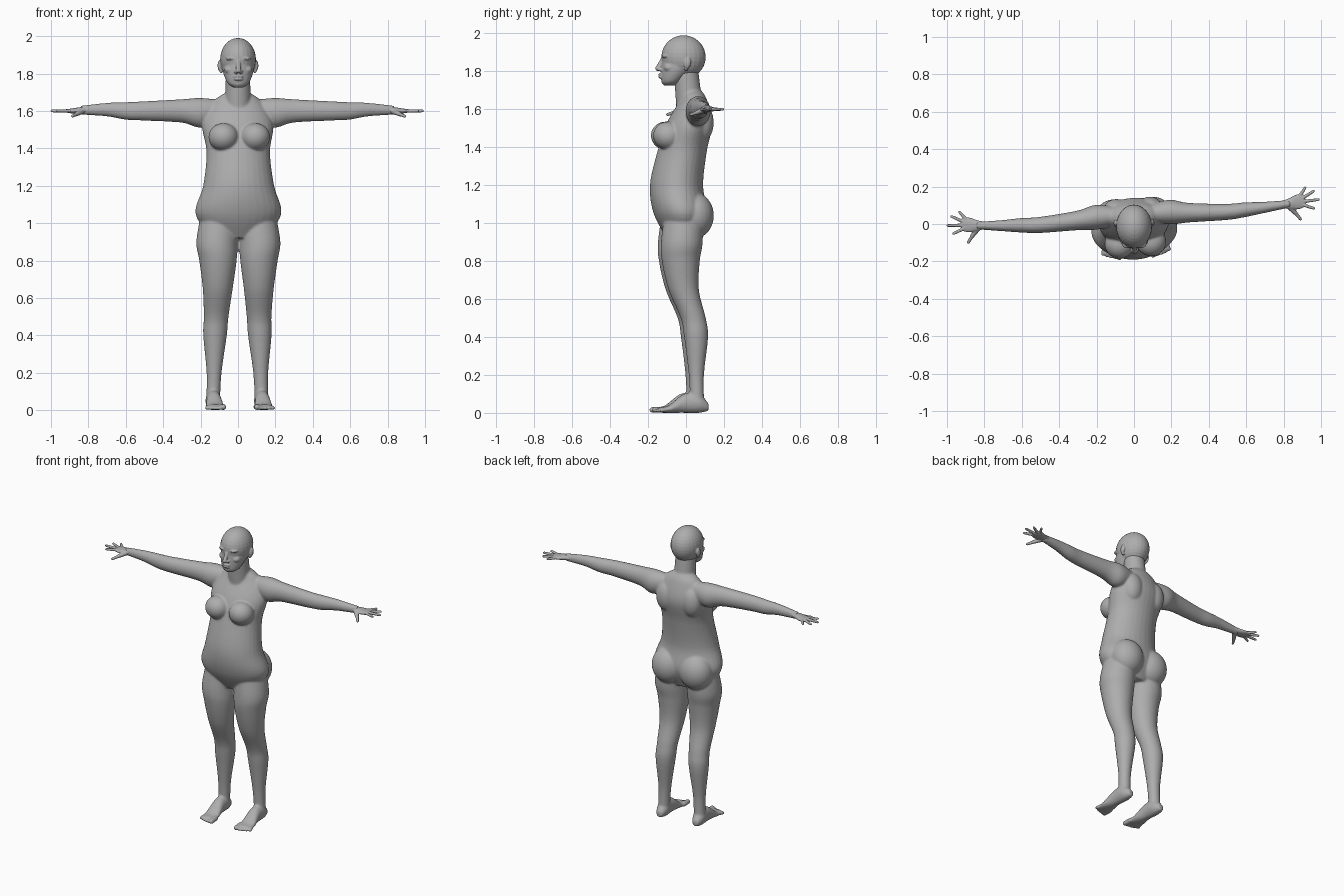
import bpy, bmesh
from math import cos, sin, pi, radians
from mathutils import Matrix, Vector

cube = bpy.data.objects.get("Cube")
if cube:
    bpy.data.objects.remove(cube, do_unlink=True)

skin = bpy.data.materials.new("matte grey")
skin.use_nodes = True
grey = (0.42, 0.42, 0.42, 1)
skin.diffuse_color = grey
skin.node_tree.nodes["Principled BSDF"].inputs["Base Color"].default_value = grey

SIDES = {"left": 1, "right": -1}
BODY_TURN, HEAD_TURN = radians(4), radians(1)
AXES = {"x": lambda along, a, b: (along, a, b),
        "y": lambda along, a, b: (a, along, b),
        "z": lambda along, a, b: (a, b, along)}


def smooth_rows(rows, steps=6):
    """Catmull-Rom interpolation between cross-sections."""
    last = len(rows) - 1
    result = []
    for index in range(last):
        before, start, end, after = (Vector(rows[max(0, min(last, index + shift))])
                                     for shift in (-1, 0, 1, 2))
        tangent_in, tangent_out = (end - before) / 2, (after - start) / 2
        for step in range(steps):
            u = step / steps
            blend = u * u * (3 - 2 * u)
            result.append(start.lerp(end, blend) + tangent_in * u * (1 - u) ** 2
                          - tangent_out * u * u * (1 - u))
    return result + [Vector(rows[-1])]


def loft(bm, axis, rows, side=1, segments=32):
    """Each row: position along the axis, two centres, two radii."""
    rings = []
    for along, a, b, radius_a, radius_b in smooth_rows(rows):
        ring = []
        for k in range(segments):
            angle = 2 * pi * k / segments
            x, y, z = AXES[axis](along, a + radius_a * cos(angle), b + radius_b * sin(angle))
            ring.append(bm.verts.new((x * side, y, z)))
        rings.append(ring)
    for ring, following in zip(rings, rings[1:]):
        for k in range(segments):
            bm.faces.new((ring[k - 1], ring[k], following[k], following[k - 1]))
    bm.faces.new(rings[0])
    bm.faces.new(rings[-1])


def round_loft(bm, axis, rows, side, stretch=1.0):
    """Limb whose second radius is a fixed multiple of the first."""
    loft(bm, axis, [(*row, row[-1] * stretch) for row in rows], side)


def blob(bm, centre, radii, side=1, tilt=0.0):
    x, y, z = centre
    place = (Matrix.Translation((x * side, y, z)) @ Matrix.Rotation(tilt, 4, "X")
             @ Matrix.Diagonal((*radii, 1)))
    bmesh.ops.create_uvsphere(bm, u_segments=24, v_segments=16, radius=1, matrix=place)


def capsule(bm, start, end, start_radius, end_radius, side=1):
    """Tapered cone with a ball at both ends."""
    p, q = (Vector((x * side, y, z)) for x, y, z in (start, end))
    turn = (q - p).to_track_quat("Z", "Y").to_matrix().to_4x4()
    bmesh.ops.create_cone(bm, cap_ends=True, segments=24, radius1=start_radius,
                          radius2=end_radius, depth=(q - p).length,
                          matrix=Matrix.Translation((p + q) / 2) @ turn)
    for point, radius in ((p, start_radius), (q, end_radius)):
        blob(bm, point, (radius, radius, radius))


def finish(bm, name, voxel, passes, turn):
    """Fuse the overlapping masses into one soft skin."""
    bmesh.ops.recalc_face_normals(bm, faces=bm.faces)
    bmesh.ops.rotate(bm, verts=bm.verts, cent=(0, 0, 0), matrix=Matrix.Rotation(turn, 3, "Z"))
    mesh = bpy.data.meshes.new(name)
    bm.to_mesh(mesh)
    bm.free()
    mesh.materials.append(skin)
    obj = bpy.data.objects.new(name, mesh)
    bpy.context.collection.objects.link(obj)
    fuse = obj.modifiers.new("fuse", "REMESH")
    fuse.mode = "VOXEL"
    fuse.voxel_size = voxel
    fuse.use_smooth_shade = True
    soften = obj.modifiers.new("soften", "SMOOTH")
    soften.factor = 0.5
    soften.iterations = passes


def add_torso(bm):
    loft(bm, "z", [(.92, 0, -.02, .14, .08), (1.05, 0, -.03, .23, .14), (1.2, 0, -.05, .19, .14),
                   (1.38, 0, -.02, .17, .13), (1.53, 0, .02, .19, .12), (1.65, 0, .04, .13, .07),
                   (1.7, 0, .03, .06, .05)])
    capsule(bm, (0, .02, 1.6), (0, 0, 1.8), .07, .065)
    for side in SIDES.values():
        # Chest, shoulder blade and buttock
        blob(bm, (.085, -.1, 1.46), (.08, .08, .075), side, tilt=-.25)
        blob(bm, (.09, .08, 1.53), (.07, .06, .1), side)
        blob(bm, (.1, .04, 1.04), (.11, .1, .12), side)


def add_arm(bm, side):
    round_loft(bm, "x", [(.1, .05, 1.6, .05), (.2, .05, 1.59, .066), (.3, .04, 1.6, .052),
                         (.5, .03, 1.6, .043), (.6, .035, 1.6, .039), (.7, .04, 1.607, .03),
                         (.84, .05, 1.604, .02)], side, stretch=1.2)


def add_leg(bm, side):
    round_loft(bm, "z", [(1.05, .1, -.02, .1), (.9, .115, -.03, .11), (.8, .11, -.035, .1),
                         (.65, .11, -.02, .08), (.5, .115, .03, .066), (.4, .12, .045, .063),
                         (.2, .125, .046, .04), (.05, .13, .05, .037)], side)


def add_foot(bm, side):
    loft(bm, "y", [(.11, .13, .03, .02, .02), (.06, .13, .05, .04, .05),
                   (-.02, .13, .05, .04, .05), (-.1, .13, .02, .05, .02),
                   (-.15, .13, .016, .05, .014)], side)
    # Toes shrink and step back towards the outside
    for toe in range(5):
        radius = .011 if toe else .016
        x = .09 + .02 * toe
        tip = (x + .002 * toe, -.172 + .0015 * toe ** 2, radius)
        capsule(bm, (x, -.12, .018), tip, radius, radius, side)


def add_head(bm):
    # Skull and jaw
    blob(bm, (0, -.013, 1.875), (.096, .117, .115))
    loft(bm, "z", [(1.725, 0, -.085, .025, .03), (1.75, 0, -.075, .058, .055),
                   (1.82, 0, -.04, .083, .09), (1.9, 0, -.02, .08, .1)])
    # Nose, lips and chin
    capsule(bm, (0, -.12, 1.87), (0, -.148, 1.815), .01, .014)
    for lip_height in (1.77, 1.784):
        blob(bm, (0, -.128, lip_height), (.026, .018, .008))
    blob(bm, (0, -.105, 1.747), (.027, .025, .02))
    for side in SIDES.values():
        # Nostril, brow, cheek, ear and earlobe
        blob(bm, (.014, -.135, 1.81), (.01, .014, .01), side)
        blob(bm, (.037, -.107, 1.88), (.03, .022, .01), side)
        blob(bm, (.045, -.088, 1.82), (.03, .03, .024), side)
        blob(bm, (.097, .006, 1.842), (.012, .018, .03), side, tilt=-.2)
        blob(bm, (.09, 0, 1.815), (.01, .01, .014), side)


def add_hand(bm, side):
    # Palm
    loft(bm, "x", [(.79, .05, 1.606, .018, .012), (.83, .05, 1.604, .027, .017),
                   (.88, .057, 1.6, .04, .014), (.915, .06, 1.6, .034, .009)], side)
    # Four fingers fanned out from the palm
    root = Vector((.87, .055, 1.6))
    for finger, reach in enumerate((.11, .13, .12, .1)):
        angle = radians(25 * finger - 22)
        direction = Vector((cos(angle), sin(angle), 0))
        capsule(bm, root + direction * .03, root + direction * (reach - .007), .01, .0075, side)
    # Thumb
    knuckle = (.868, -.005, 1.582)
    capsule(bm, (.835, .035, 1.598), knuckle, .016, .011, side)
    capsule(bm, knuckle, (.89, -.036, 1.572), .01, .008, side)


body = bmesh.new()
add_torso(body)
for side in SIDES.values():
    add_arm(body, side)
    add_leg(body, side)
    add_foot(body, side)
finish(body, "body", .006, 9, BODY_TURN)

head = bmesh.new()
add_head(head)
finish(head, "head", .004, 4, HEAD_TURN)

for label, side in SIDES.items():
    hand = bmesh.new()
    add_hand(hand, side)
    finish(hand, label + "_hand", .0035, 3, BODY_TURN)
